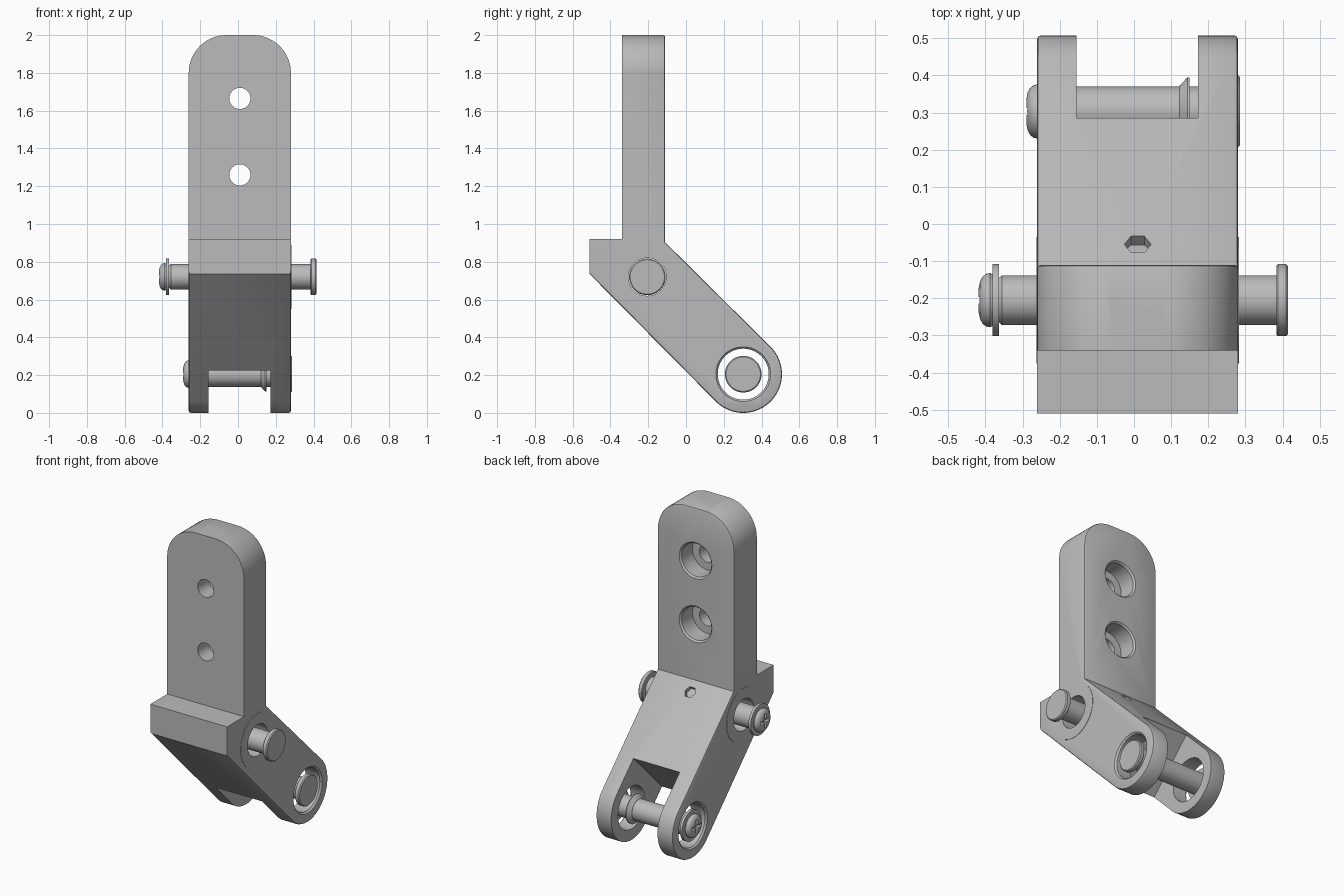
import bpy, bmesh, math
from mathutils import Matrix

if "Cube" in bpy.data.objects:
    bpy.data.objects.remove(bpy.data.objects["Cube"])

grey = bpy.data.materials.new("plain grey")
grey.use_nodes = True
grey.diffuse_color = (0.5, 0.5, 0.5, 1)
grey.node_tree.nodes["Principled BSDF"].inputs["Base Color"].default_value = (0.5, 0.5, 0.5, 1)

LEFT, RIGHT, MID = 0.28, -0.261, 0.01
UPPER, LOWER = (-0.205, 0.72), (0.303, 0.205)   # pivot axes (y, z)

PLACE = {"X": lambda a, b, t: (t, a, b),
         "Y": lambda a, b, t: (a, t, b),
         "Z": lambda a, b, t: (a, b, t)}


def finish(name, bm):
    bmesh.ops.recalc_face_normals(bm, faces=bm.faces)
    mesh = bpy.data.meshes.new(name)
    bm.to_mesh(mesh)
    bm.free()
    ob = bpy.data.objects.new(name, mesh)
    bpy.context.collection.objects.link(ob)
    mesh.materials.append(grey)
    return ob


def prism(name, pts, axis, lo, hi):
    """Extrude a 2D outline along an axis."""
    bm = bmesh.new()
    a = [bm.verts.new(PLACE[axis](u, v, lo)) for u, v in pts]
    b = [bm.verts.new(PLACE[axis](u, v, hi)) for u, v in pts]
    bm.faces.new(a)
    bm.faces.new(b[::-1])
    for i in range(len(pts)):
        j = (i + 1) % len(pts)
        bm.faces.new((a[i], a[j], b[j], b[i]))
    return finish(name, bm)


def lathe(name, profile, axis, centre, closed=False, steps=64):
    """Turn a (distance, radius) profile around an axis."""
    bm = bmesh.new()
    rings = []
    for t, r in profile:
        n = steps if r > 0 else 1
        rings.append([bm.verts.new(PLACE[axis](
            centre[0] + r * math.cos(math.tau * k / steps),
            centre[1] + r * math.sin(math.tau * k / steps), t)) for k in range(n)])
    pairs = list(zip(rings, rings[1:]))
    if closed:
        pairs.append((rings[-1], rings[0]))
    for p, q in pairs:
        for k in range(steps):
            m = (k + 1) % steps
            quad = [p[k % len(p)], p[m % len(p)], q[m % len(q)], q[k % len(q)]]
            bm.faces.new(list(dict.fromkeys(quad)))
    return finish(name, bm)


def boolean(ob, cutter, operation="DIFFERENCE"):
    mod = ob.modifiers.new("cut", "BOOLEAN")
    mod.operation, mod.object, mod.solver = operation, cutter, "EXACT"
    bpy.context.view_layer.objects.active = ob
    bpy.ops.object.modifier_apply(modifier=mod.name)
    bpy.data.objects.remove(cutter)


def smooth(ob):
    ob.data.shade_smooth()
    ob.data.set_sharp_from_angle(angle=math.radians(30))


def arc(cx, cy, r, start, end, n):
    return [(cx + r * math.cos(math.radians(start + (end - start) * i / n)),
             cy + r * math.sin(math.radians(start + (end - start) * i / n)))
            for i in range(n + 1)]


# Bracket: side profile trimmed by the rounded front outline
side = [(-0.11, 2), (-0.34, 2), (-0.34, 0.92), (-0.51, 0.92), (-0.51, 0.735)]
side += arc(*LOWER, 0.205, 225, 405, 40) + [(-0.11, 0.903)]
body = prism("hinge_bracket", side, "X", -0.5, 0.5)
outline = [(RIGHT, -0.2), (LEFT, -0.2)]
outline += arc(LEFT - 0.2, 1.8, 0.2, 0, 90, 16) + arc(RIGHT + 0.2, 1.8, 0.2, 90, 180, 16)
boolean(body, prism("outline_cutter", outline, "Y", -1, 1), "INTERSECT")

# Soft edges along the back of the plate and around the arm
bm = bmesh.new()
bm.from_mesh(body.data)
edges = []
for e in bm.edges:
    c = (e.verts[0].co + e.verts[1].co) / 2
    if e.calc_face_angle(0) > 1 and (c.y > -0.12 or c.y + c.z < 0.24):
        edges.append(e)
bmesh.ops.bevel(bm, geom=edges, offset=0.011, segments=2, profile=0.5, affect="EDGES")
bm.to_mesh(body.data)
bm.free()

# Fork slot and pivot bores
slot = [(0.483, 0.71), (-0.197, 0.03), (0.403, -0.57), (1.083, 0.11)]
boolean(body, prism("slot_cutter", slot, "X", -0.155, 0.172))
bore = [(RIGHT - 0.02, 0), (RIGHT - 0.02, 0.165), (RIGHT + 0.01, 0.135),
        (LEFT - 0.01, 0.135), (LEFT + 0.02, 0.165), (LEFT + 0.02, 0)]
boolean(body, lathe("fork_cutter", bore, "X", LOWER))
boolean(body, lathe("pivot_cutter", [(-0.5, 0), (-0.5, 0.168), (0.5, 0.168), (0.5, 0)], "X", UPPER))

# Counterbored mounting holes
hole = [(-0.5, 0), (-0.5, 0.056), (-0.23, 0.056), (-0.23, 0.105),
        (-0.12, 0.105), (-0.08, 0.145), (-0.08, 0)]
for z in (1.665, 1.26):
    boolean(body, lathe("mount_cutter", hole, "Y", (MID, z)))

# Hexagonal socket in the sloping face
socket = prism("socket_cutter", arc(0, 0, 0.036, 0, 300, 5), "Z", -0.06, 0.05)
socket.data.transform(Matrix.Translation((MID, -0.055, 0.848)) @ Matrix.Rotation(-math.pi / 4, 4, "X"))
boolean(body, socket)
smooth(body)

# Bushing around the upper pivot
smooth(lathe("pivot_bushing", [(RIGHT - 0.002, 0.1), (RIGHT - 0.002, 0.17),
                               (LEFT + 0.002, 0.17), (LEFT + 0.002, 0.1)], "X", UPPER, True))


def pivot_pin(label, x0, x1, centre):
    """Flanged pin held by a washer and a cross-head screw."""
    head = lathe(label + "_screw_head",
                 [(x0, 0), (x0, 0.035), (x0 + 0.004, 0.052), (x0 + 0.011, 0.064), (x0 + 0.02, 0.071),
                  (x0 + 0.03, 0.073), (x0 + 0.037, 0.07), (x0 + 0.037, 0)], "X", centre)
    w, s = 0.009, 0.046
    cross = [(s, -w), (s, w), (w, w), (w, s), (-w, s), (-w, w),
             (-s, w), (-s, -w), (-w, -w), (-w, -s), (w, -s), (w, -w)]
    cross = [(centre[0] + a, centre[1] + b) for a, b in cross]
    boolean(head, prism("cross_cutter", cross, "X", x0 - 0.02, x0 + 0.022))
    smooth(head)
    smooth(lathe(label + "_washer",
                 [(x0 + 0.037, 0), (x0 + 0.037, 0.097), (x0 + 0.054, 0.097), (x0 + 0.054, 0)], "X", centre))
    smooth(lathe(label + "_pin",
                 [(x0 + 0.05, 0), (x0 + 0.05, 0.058), (x0 + 0.056, 0.061), (x0 + 0.062, 0.067),
                  (x1 - 0.031, 0.067), (x1 - 0.031, 0.093), (x1 - 0.027, 0.097),
                  (x1 - 0.006, 0.097), (x1, 0.091), (x1, 0)], "X", centre))


pivot_pin("upper", -0.418, 0.415, UPPER)
pivot_pin("lower", -0.29, 0.286, LOWER)

# Conical collar on the lower pin
smooth(lathe("lower_collar", [(0.122, 0.06), (0.122, 0.068), (0.144, 0.092),
                              (0.15, 0.092), (0.15, 0.06)], "X", LOWER, True))
